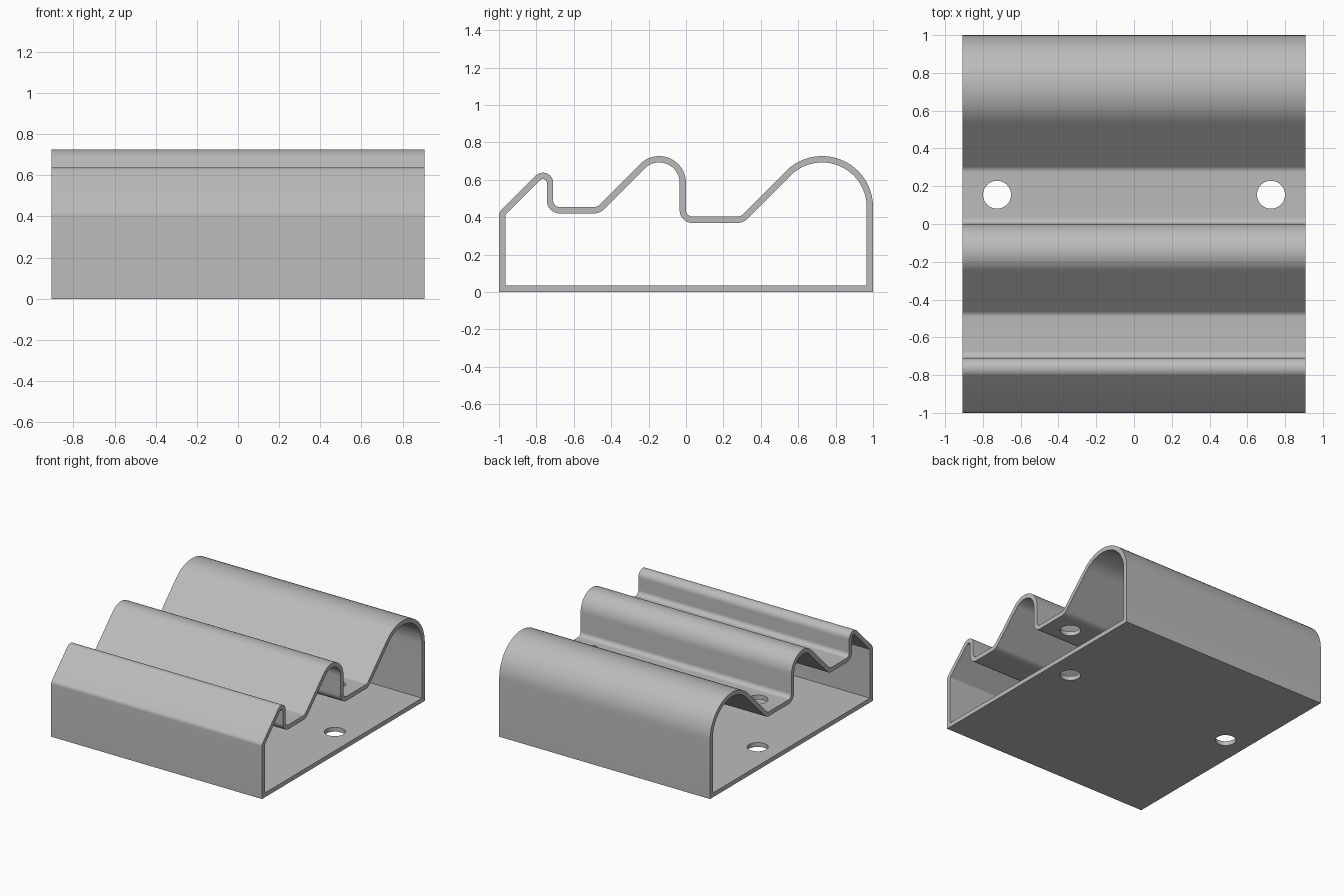
import bpy, bmesh, math
from mathutils import Vector

if "Cube" in bpy.data.objects:
    bpy.data.objects.remove(bpy.data.objects["Cube"], do_unlink=True)

HALF_WIDTH = 0.907
WALL = 0.034

grey = bpy.data.materials.new("light_grey")
grey.use_nodes = True
grey.diffuse_color = (0.5, 0.5, 0.5, 1)
grey.node_tree.nodes["Principled BSDF"].inputs["Base Color"].default_value = (0.5, 0.5, 0.5, 1)

# Side profile: corner y, corner z, fillet radius
CORNERS = [
    (-1, 0, 0), (-1, 0.425, 0.04),
    (-0.71, 0.715, 0.0545), (-0.71, 0.454, 0.035), (-0.475, 0.454, 0.04),
    (0, 0.93, 0.1435), (0, 0.403, 0.035), (0.291, 0.403, 0.04),
    (1, 1.112, 0.2724), (1, 0, 0),
]


def rounded(corners):
    """Closed outline with each corner replaced by a tangent arc."""
    points = []
    for i, (y, z, r) in enumerate(corners):
        p = Vector((y, z))
        if r == 0:
            points.append(p)
            continue
        a = (Vector(corners[i - 1][:2]) - p).normalized()
        b = (Vector(corners[(i + 1) % len(corners)][:2]) - p).normalized()
        half = a.angle(b) / 2
        centre = p + (a + b).normalized() * (r / math.sin(half))
        start = p + a * (r / math.tan(half)) - centre
        end = p + b * (r / math.tan(half)) - centre
        sweep = math.pi - 2 * half
        steps = max(5, round(sweep / math.radians(6)))
        for k in range(steps + 1):
            t = sweep * k / steps
            points.append(centre + (start * math.sin(sweep - t) + end * math.sin(t)) / math.sin(sweep))
    return points


def inset(points, distance):
    """Mitred offset towards the inside of a clockwise outline."""
    result = []
    for i, p in enumerate(points):
        d1 = (p - points[i - 1]).normalized()
        d2 = (points[(i + 1) % len(points)] - p).normalized()
        n1, n2 = Vector((d1.y, -d1.x)), Vector((d2.y, -d2.x))
        result.append(p + (n1 + n2) * (distance / (1 + n1.dot(n2))))
    return result


# Hollow shell extruded across the width
outer = rounded(CORNERS)
inner = inset(outer, WALL)
bm = bmesh.new()
rings = [[bm.verts.new((x, p.x, p.y)) for p in loop]
         for x, loop in ((-HALF_WIDTH, outer), (HALF_WIDTH, outer),
                         (HALF_WIDTH, inner), (-HALF_WIDTH, inner))]
count = len(outer)
for k in range(4):
    r1, r2 = rings[k], rings[(k + 1) % 4]
    for i in range(count):
        j = (i + 1) % count
        bm.faces.new((r1[i], r1[j], r2[j], r2[i]))
bmesh.ops.recalc_face_normals(bm, faces=bm.faces)
mesh = bpy.data.meshes.new("stepped_shell")
bm.to_mesh(mesh)
bm.free()
mesh.materials.append(grey)
shell = bpy.data.objects.new("stepped_shell", mesh)
bpy.context.collection.objects.link(shell)
bpy.ops.object.select_all(action='DESELECT')

# Screw holes through the middle tray and the base
for side in (-1, 1):
    bpy.ops.mesh.primitive_cylinder_add(vertices=48, radius=0.074, depth=1.2,
                                        location=(side * 0.725, 0.155, 0.2))
    cutter = bpy.context.object
    cutter.name = "hole_cutter"
    cutter.hide_render = True
    cutter.data.materials.append(grey)
    cut = shell.modifiers.new("screw_hole", 'BOOLEAN')
    cut.operation = 'DIFFERENCE'
    cut.solver = 'EXACT'
    cut.object = cutter
    bpy.ops.object.select_all(action='DESELECT')
    shell.select_set(True)
    bpy.context.view_layer.objects.active = shell
    bpy.ops.object.modifier_apply(modifier=cut.name)
    bpy.data.objects.remove(cutter, do_unlink=True)

# Smooth curves, crisp edges
bpy.ops.object.shade_smooth_by_angle(angle=math.radians(30))
